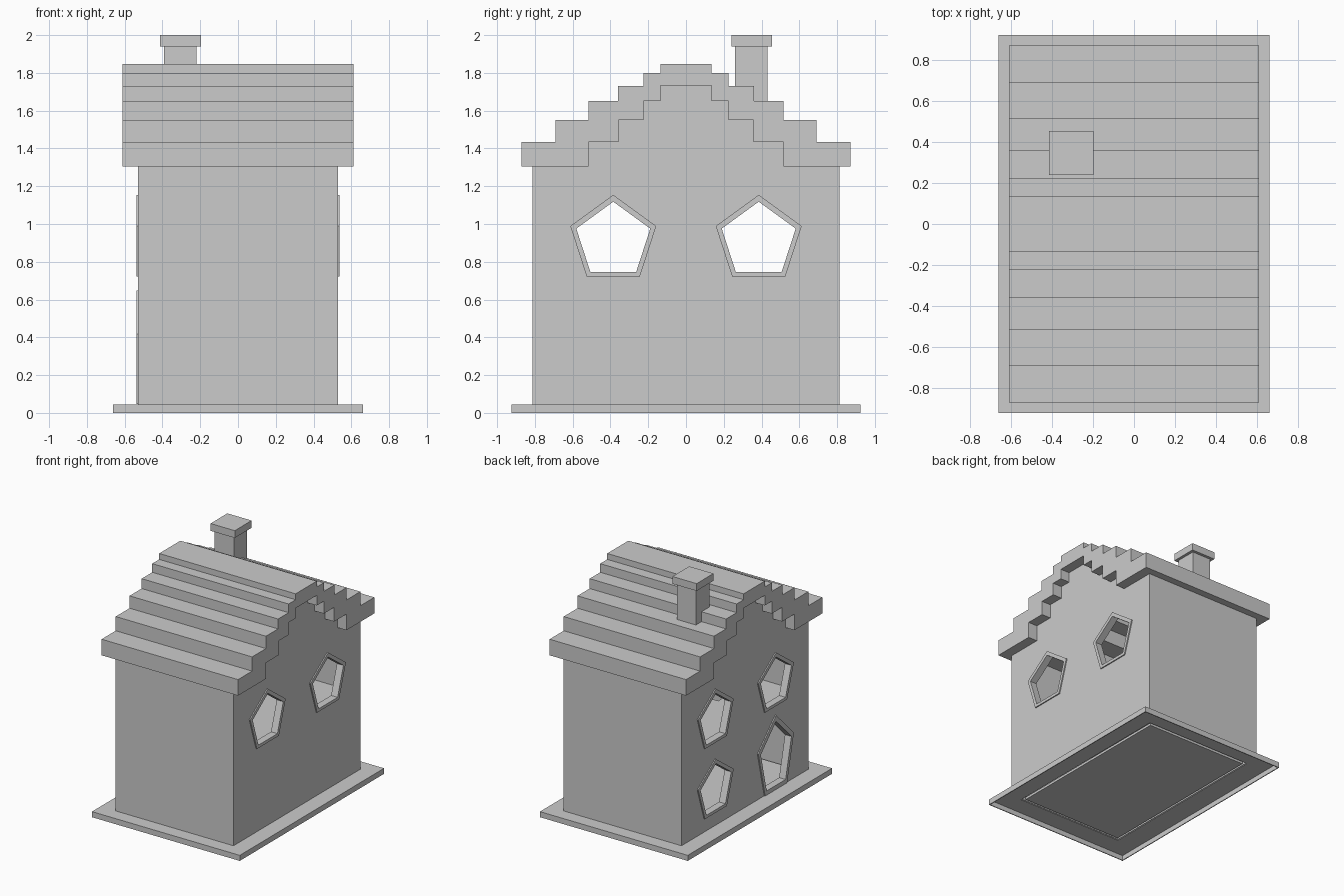
import bpy, math

if "Cube" in bpy.data.objects:
    bpy.data.objects.remove(bpy.data.objects["Cube"])

grey = bpy.data.materials.new("plain_grey")
grey.use_nodes = True
grey.diffuse_color = (0.6, 0.6, 0.6, 1)
grey.node_tree.nodes["Principled BSDF"].inputs["Base Color"].default_value = (0.6, 0.6, 0.6, 1)


def prism(name, profile, x0, x1):
    """Extrude a (y, z) outline along x."""
    n = len(profile)
    verts = [(x, y, z) for x in (x0, x1) for y, z in profile]
    faces = [tuple(reversed(range(n))), tuple(range(n, 2 * n))]
    faces += [(i, (i + 1) % n, n + (i + 1) % n, n + i) for i in range(n)]
    mesh = bpy.data.meshes.new(name)
    mesh.from_pydata(verts, [], faces)
    mesh.materials.append(grey)
    obj = bpy.data.objects.new(name, mesh)
    bpy.context.collection.objects.link(obj)
    return obj


def box(name, x0, x1, y0, y1, z0, z1):
    return prism(name, [(y0, z0), (y1, z0), (y1, z1), (y0, z1)], x0, x1)


def slab(name, half_x, half_y, z0, z1):
    """Box centred on the origin in plan."""
    return box(name, -half_x, half_x, -half_y, half_y, z0, z1)


def cut(target, cutter):
    """Subtract the cutter from the target, then discard the cutter."""
    mod = target.modifiers.new("cut", "BOOLEAN")
    mod.operation = "DIFFERENCE"
    mod.solver = "EXACT"
    mod.object = cutter
    bpy.context.view_layer.objects.active = target
    bpy.ops.object.modifier_apply(modifier=mod.name)
    bpy.data.objects.remove(cutter)


def pentagon(y, z, radius, stretch):
    angles = [math.pi / 2 + i * math.tau / 5 for i in range(5)]
    return [(y + radius * math.cos(a), z + radius * stretch * math.sin(a)) for a in angles]


def mirrored(half):
    """Mirror a right-hand outline, listed bottom to top, into a full one."""
    return half + [(-y, z) for y, z in reversed(half)]


def stairs(edges, levels):
    """Stepped outline: each edge rises from one level to the next."""
    return [p for e, lo, hi in zip(edges, levels, levels[1:]) for p in ((e, lo), (e, hi))]


# Stepped roof slab
over = stairs([0.872, 0.692, 0.515, 0.36, 0.225, 0.135], [1.305, 1.435, 1.55, 1.65, 1.73, 1.80, 1.848])
under = stairs([0.515, 0.357, 0.225, 0.135], [1.305, 1.435, 1.55, 1.65, 1.732])
prism("roof", mirrored(over) + list(reversed(mirrored(under))), -0.611, 0.611)

# Hollow walls whose gables fill the roof underside
BASE_TOP = 0.045
walls = prism("walls", mirrored([(0.813, BASE_TOP), (0.813, 1.305)] + under), -0.529, 0.529)
cut(walls, slab("room_cutter", 0.475, 0.755, -0.1, 2.1))

# Pentagon openings with raised frames: side, y, z, vertical stretch
openings = {
    "left_front_window": (1, -0.385, 0.915, 1),
    "left_back_window": (1, 0.385, 0.915, 1),
    "right_front_window": (-1, -0.385, 0.915, 1),
    "right_back_window": (-1, 0.385, 0.915, 1),
    "right_lower_window": (-1, 0.385, 0.347, 1),
    "door": (-1, -0.385, 0.315, 1.39),
}
for name, (side, y, z, stretch) in openings.items():
    outer = pentagon(y, z, 0.239, stretch)
    inner = pentagon(y, z - 0.003, 0.206, stretch)
    near, far = sorted((side * 0.4, side * 0.6))
    cut(walls, prism("opening_cutter", outer, near, far))
    frame = prism(name + "_frame", outer, *sorted((side * 0.48, side * 0.538)))
    cut(frame, prism("frame_cutter", inner, near, far))

# Upper storey floor with a stair opening
upper_floor = slab("upper_floor", 0.475, 0.755, 0.65, 0.69)
cut(upper_floor, box("stair_cutter", -0.1, 0.15, -0.55, -0.27, 0.6, 0.8))

# Base plate, hollow from below and open under the room
base = slab("base_plate", 0.662, 0.923, 0, BASE_TOP)
cut(base, slab("base_cutter", 0.655, 0.916, -0.1, 0.04))
cut(base, slab("room_opening_cutter", 0.48, 0.76, -0.1, 0.1))

# Ground floor, leaving a narrow gap inside the walls
slab("ground_floor", 0.455, 0.735, 0.04, 0.06)

# Chimney
box("chimney_stack", -0.391, -0.22, 0.26, 0.432, 1.56, 1.941)
box("chimney_cap", -0.414, -0.197, 0.24, 0.455, 1.941, 2)
